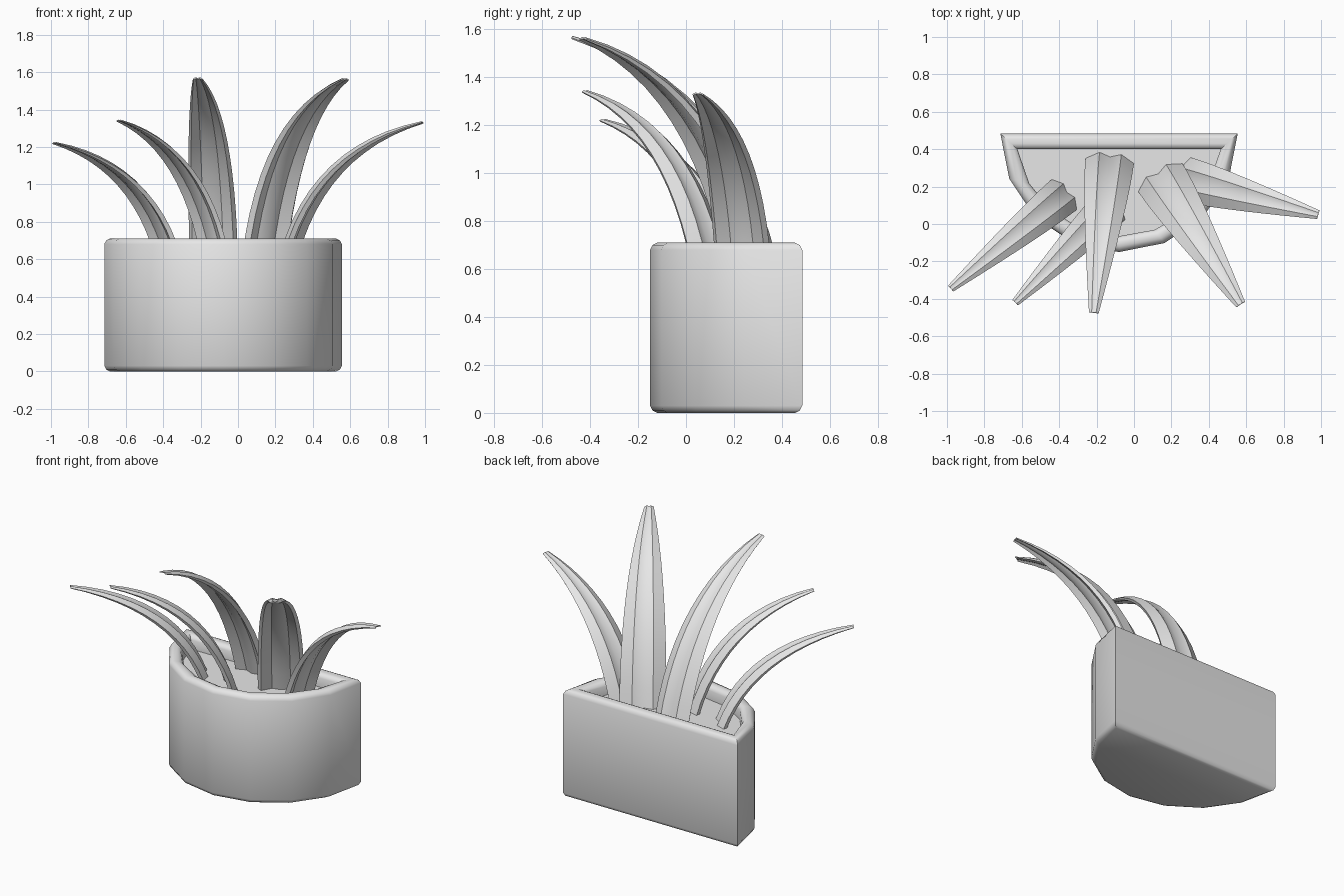
import bpy, bmesh, math
from mathutils import Vector

cube = bpy.data.objects.get("Cube")
if cube:
    bpy.data.objects.remove(cube, do_unlink=True)

grey = bpy.data.materials.new("light_grey")
grey.use_nodes = True
grey.diffuse_color = (0.8, 0.8, 0.8, 1)
grey.node_tree.nodes["Principled BSDF"].inputs["Base Color"].default_value = (0.8, 0.8, 0.8, 1)


def loft(name, rings, angle):
    """Skin a list of closed rings, cap both ends and shade smooth."""
    bm = bmesh.new()
    loops = [[bm.verts.new(p) for p in ring] for ring in rings]
    n = len(loops[0])
    for a, b in zip(loops, loops[1:]):
        for i in range(n):
            j = (i + 1) % n
            bm.faces.new((a[i], a[j], b[j], b[i]))
    bm.faces.new(loops[0])
    bm.faces.new(loops[-1])
    bmesh.ops.recalc_face_normals(bm, faces=bm.faces)
    mesh = bpy.data.meshes.new(name)
    bm.to_mesh(mesh)
    bm.free()
    mesh.materials.append(grey)
    obj = bpy.data.objects.new(name, mesh)
    bpy.context.collection.objects.link(obj)
    bpy.ops.object.select_all(action="DESELECT")
    obj.select_set(True)
    bpy.context.view_layer.objects.active = obj
    bpy.ops.object.shade_smooth_by_angle(angle=math.radians(angle))
    return obj


# Half-round pot: a flat back and a curved front, with a rolled rim and soil
CENTER = Vector((-0.08, 0.485, 0))
RADIUS = 0.635
SEGMENTS = 8


def half_round(inset, z):
    r = RADIUS - inset
    start = math.asin(inset / r)
    ring = []
    for i in range(SEGMENTS + 1):
        a = start + (math.pi - 2 * start) * i / SEGMENTS
        ring.append(CENTER + Vector((r * math.cos(a), -r * math.sin(a), z)))
    return ring


pot_profile = [(0.03, 0), (0.01, 0.01), (0, 0.03), (0, 0.68), (0.01, 0.7), (0.03, 0.71),
               (0.055, 0.71), (0.075, 0.7), (0.085, 0.68), (0.085, 0.62)]
loft("pot", [half_round(d, z) for d, z in pot_profile], 40)

# Leaf cross-section: two soft ribs above, a hollow below (width, height)
SECTION = [(-1, 0), (-0.45, 0.3), (0, 0.16), (0.45, 0.3), (1, 0),
           (0.85, -0.2), (0.4, 0.04), (0, -0.08), (-0.4, 0.04), (-0.85, -0.2)]
STEPS = 12


def leaf(name, base, tip, width):
    base, tip = Vector(base), Vector(tip)
    reach = tip - base
    side = Vector((-reach.y, reach.x, 0)).normalized()
    bend = base + Vector((reach.x * 0.22, reach.y * 0.22, reach.z * 0.8))
    rings = []
    for i in range(STEPS + 1):
        t = i / STEPS
        point = base * (1 - t) ** 2 + bend * 2 * t * (1 - t) + tip * t * t
        tangent = ((bend - base) * (1 - t) + (tip - bend) * t).normalized()
        normal = tangent.cross(side)
        half = width / 2 * (0.2 + 0.8 * (1 - t * t))
        rings.append([point + side * u * half + normal * v * half for u, v in SECTION])
    loft(name, rings, 40)


# Five arching leaves
leaf("leaf_far_right", (-0.37, 0.16, 0.61), (-0.98, -0.345, 1.22), 0.21)
leaf("leaf_right", (-0.12, 0.1, 0.61), (-0.635, -0.42, 1.34), 0.21)
leaf("leaf_middle", (-0.13, 0.34, 0.61), (-0.215, -0.475, 1.565), 0.26)
leaf("leaf_left", (0.14, 0.25, 0.61), (0.57, -0.43, 1.56), 0.28)
leaf("leaf_far_left", (0.27, 0.24, 0.61), (0.985, 0.05, 1.33), 0.24)
